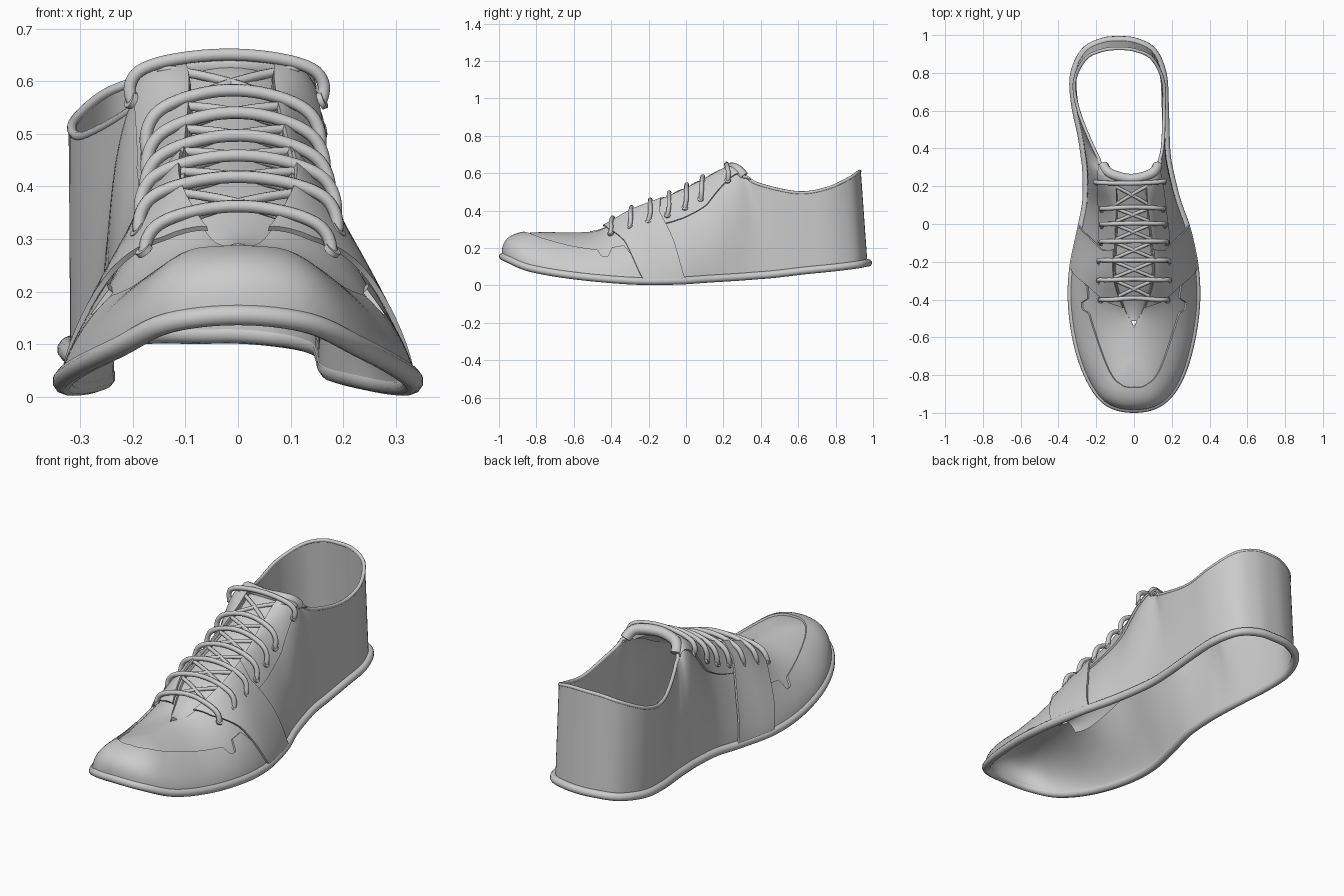
import bpy, bmesh, math
from mathutils import Vector

cube = bpy.data.objects.get("Cube")
if cube:
    bpy.data.objects.remove(cube)

grey = bpy.data.materials.new("plain_grey")
grey.use_nodes = True
grey.diffuse_color = (0.6, 0.6, 0.6, 1)
grey.node_tree.nodes["Principled BSDF"].inputs["Base Color"].default_value = grey.diffuse_color

# Lower edge of the upper, toe to heel: inner x, outer x, y, z
BASE = [(0, 0, -.975, .155), (-.13, .13, -.945, .14), (-.22, .225, -.84, .095),
        (-.29, .29, -.66, .06), (-.325, .325, -.44, .035), (-.32, .32, -.24, .022),
        (-.28, .28, -.04, .024), (-.25, .225, .12, .035), (-.25, .185, .28, .045),
        (-.26, .17, .37, .052), (-.275, .165, .47, .06), (-.31, .16, .64, .08),
        (-.315, .15, .79, .095), (-.26, .1, .91, .11), (-.17, .01, .96, .12), (-.08, -.08, .97, .12)]
# Upper edge (ridge, throat, collar): inner x, outer x, y, z, roundness
TOP = [(0, 0, -.72, .285, 3.2), (0, 0, -.71, .285, 2.8), (0, 0, -.66, .283, 2),
       (0, 0, -.55, .285, 1.6), (-.05, .05, -.45, .3, 1.5), (-.1, .1, -.28, .395, 1.3),
       (-.095, .09, -.08, .475, 1.3), (-.09, .07, .1, .56, 1.7), (-.1, .07, .23, .625, 3),
       (-.16, .12, .3, .59, 2), (-.215, .155, .39, .54, 1.2), (-.3, .165, .6, .495, 1),
       (-.32, .16, .76, .52, 1), (-.26, .1, .88, .575, 1), (-.17, .01, .925, .605, 1),
       (-.08, -.08, .935, .61, 1)]
LAST = len(BASE) - 1


def row(side, i):
    if i < 0:
        return row(-side, -i)
    if i > LAST:
        return row(-side, 2 * LAST - i)
    k = 1 if side > 0 else 0
    b, t = BASE[i], TOP[i]
    return (b[k], b[2], b[3], t[k], t[2], t[3], t[4])


def point(side, u, v):
    """Point on the upper: u runs toe to heel, v runs lower edge to upper edge."""
    i = math.floor(u)
    f = u - i
    a, b, c, d = (row(side, i + k) for k in (-1, 0, 1, 2))
    r = [q + .5 * f * (s - p + f * (2 * p - 5 * q + 4 * s - t + f * (3 * (q - s) + t - p)))
         for p, q, s, t in zip(a, b, c, d)]
    if 0 <= u < 4.5:
        r[3] = side * max(side * r[3], 0)
    ang = min(max(v, 0), 1) * math.pi / 2
    e = 2 / max(r[6], 1)
    h, w = 1 - max(math.cos(ang), 0) ** e, math.sin(ang) ** e
    return Vector((r[0] + (r[3] - r[0]) * h, r[1] + (r[4] - r[1]) * h, r[2] + (r[5] - r[2]) * w))


def surf(side, u, v, off=0):
    p = point(side, u, v)
    if off:
        vv = min(max(v, .04), .96)
        du = point(side, u + .05, vv) - point(side, u - .05, vv)
        dv = point(side, u, vv + .03) - point(side, u, vv - .03)
        p = p + du.cross(dv).normalized() * side * off
    return p


def lerp(table, x):
    for (x0, y0), (x1, y1) in zip(table, table[1:]):
        if x <= x1:
            return y0 + (y1 - y0) * max(x - x0, 0) / (x1 - x0)
    return table[-1][1]


def grid(name, cols, closed=False, thick=.01):
    bm = bmesh.new()
    vs = [[bm.verts.new(p) for p in col] for col in cols]
    pairs = list(zip(vs, vs[1:])) + ([(vs[-1], vs[0])] if closed else [])
    for a, b in pairs:
        for j in range(len(a) - 1):
            bm.faces.new((a[j], b[j], b[j + 1], a[j + 1]))
    bmesh.ops.remove_doubles(bm, verts=bm.verts, dist=.0005)
    mesh = bpy.data.meshes.new(name)
    bm.to_mesh(mesh)
    bm.free()
    obj = bpy.data.objects.new(name, mesh)
    bpy.context.collection.objects.link(obj)
    mesh.materials.append(grey)
    solid = obj.modifiers.new("thickness", 'SOLIDIFY')
    solid.thickness, solid.offset = thick, -1
    bpy.ops.object.select_all(action='DESELECT')
    obj.select_set(True)
    bpy.context.view_layer.objects.active = obj
    bpy.ops.object.modifier_apply(modifier=solid.name)
    bpy.ops.object.shade_smooth_by_angle(angle=math.radians(40))
    return obj


def tube(name, pts, radius, closed=False, kind='POLY'):
    cu = bpy.data.curves.new(name, 'CURVE')
    cu.dimensions = '3D'
    cu.bevel_depth, cu.bevel_resolution, cu.resolution_u = radius, 3, 6
    cu.use_fill_caps = True
    sp = cu.splines.new(kind)
    sp.points.add(len(pts) - 1)
    for q, p in zip(sp.points, pts):
        q.co = (*p, 1)
    sp.use_cyclic_u = closed
    if kind == 'NURBS':
        sp.order_u, sp.use_endpoint_u = 3, True
    obj = bpy.data.objects.new(name, cu)
    bpy.context.collection.objects.link(obj)
    cu.materials.append(grey)


def steps(a, b, n):
    return [a + (b - a) * k / n for k in range(n + 1)]


# Shell of the upper, and the rounded welt along its lower edge
us = steps(0, LAST, LAST * 6)
ring = [(1, u) for u in us] + [(-1, u) for u in us[-2:0:-1]]
grid("upper", [[surf(s, u, v) for v in steps(0, 1, 26)] for s, u in ring], True, .012)
tube("welt", [surf(s, u, 0, .005) for s, u in ring], .02, True)
tube("collar_edge", [surf(1, u, 1, -.006) for u in steps(9, LAST, 40)]
     + [surf(-1, u, 1, -.006) for u in steps(LAST, 9, 40)[1:]], .009)

# Toe guard wrapping the front
guard = [(0, .74), (1, .7), (2, .59), (3, .5), (3.85, .46), (3.95, .36), (4.15, .36),
         (4.25, .47), (4.6, .47), (5.2, .1)]
us = steps(0, 5.2, 78)
ring = [(-1, u) for u in us[:0:-1]] + [(1, u) for u in us]
grid("toe_guard", [[surf(s, u, lerp(guard, u) * w, .01) for w in steps(0, 1, 14)] for s, u in ring])

# Side saddles and eyestays
front = [(0, 5.1), (.5, 4.65), (.75, 4.25), (1, 4.1)]
back = [(0, 6.2), (.4, 5.95), (.7, 5.65), (1, 5.75)]
stay = [(5.5, .6), (6.2, .58), (7, .57), (7.6, .65), (8.2, .75), (9, .84)]
for side, word in ((1, "left"), (-1, "right")):
    cols = []
    for w in steps(0, 1, 16)[::side]:
        cols.append([surf(side, lerp(front, v) * (1 - w) + lerp(back, v) * w, v, .02)
                     for v in steps(.03, 1, 20)])
    grid(word + "_saddle", cols)
    cols = [[surf(side, u, lerp(stay, u) * (1 - w) + w, .012) for w in steps(0, 1, 10)]
            for u in steps(5.5, 9, 30)[::side]]
    grid(word + "_eyestay", cols)


# Tongue under the throat, with a padded end
def tongue_point(u, s):
    a, b = surf(-1, u, 1), surf(1, u, 1)
    mid = (a + b) / 2
    half = (b - a).length / 2 + .045
    return mid + Vector((s * half, 0, .005 - .055 * s * s))


grid("tongue", [[tongue_point(u, s) for s in steps(1, -1, 12)] for u in steps(3.4, 8.3, 30)], False, .018)
tube("tongue_pad", [Vector(p) for p in ((-.16, .31, .585), (-.15, .28, .62), (-.1, .255, .63),
     (-.015, .235, .632), (.07, .255, .63), (.115, .28, .62), (.125, .31, .585))], .026, kind='NURBS')

# Laces: a bar at each eyelet pair, with crossings beneath
eyelets = (4.4, 4.95, 5.45, 5.95, 6.45, 6.95, 7.85)


def lace_end(side, u):
    return [surf(side, u - .12, .66, .014), surf(side, u - .04, .7, .036), surf(side, u, .84, .036)]


def middle(u, lift):
    return (surf(-1, u, 1) + surf(1, u, 1)) / 2 + Vector((0, 0, lift))


for n, u in enumerate(eyelets):
    tube("lace_bar_%d" % n, lace_end(-1, u) + [middle(u, .035)] + lace_end(1, u)[::-1], .012, kind='NURBS')
    for side in (-1, 1):
        tube("eyelet_%d" % n, [surf(side, u - .12, .66, .012), surf(side, u - .12, .66, .022)], .017)
for n, (u, w) in enumerate(zip(eyelets, eyelets[1:])):
    for side in (-1, 1):
        tube("lace_cross_%d" % n, [surf(side, u, .88, .012), middle((u + w) / 2, .016),
                                   surf(-side, w, .88, .012)], .009, kind='NURBS')
